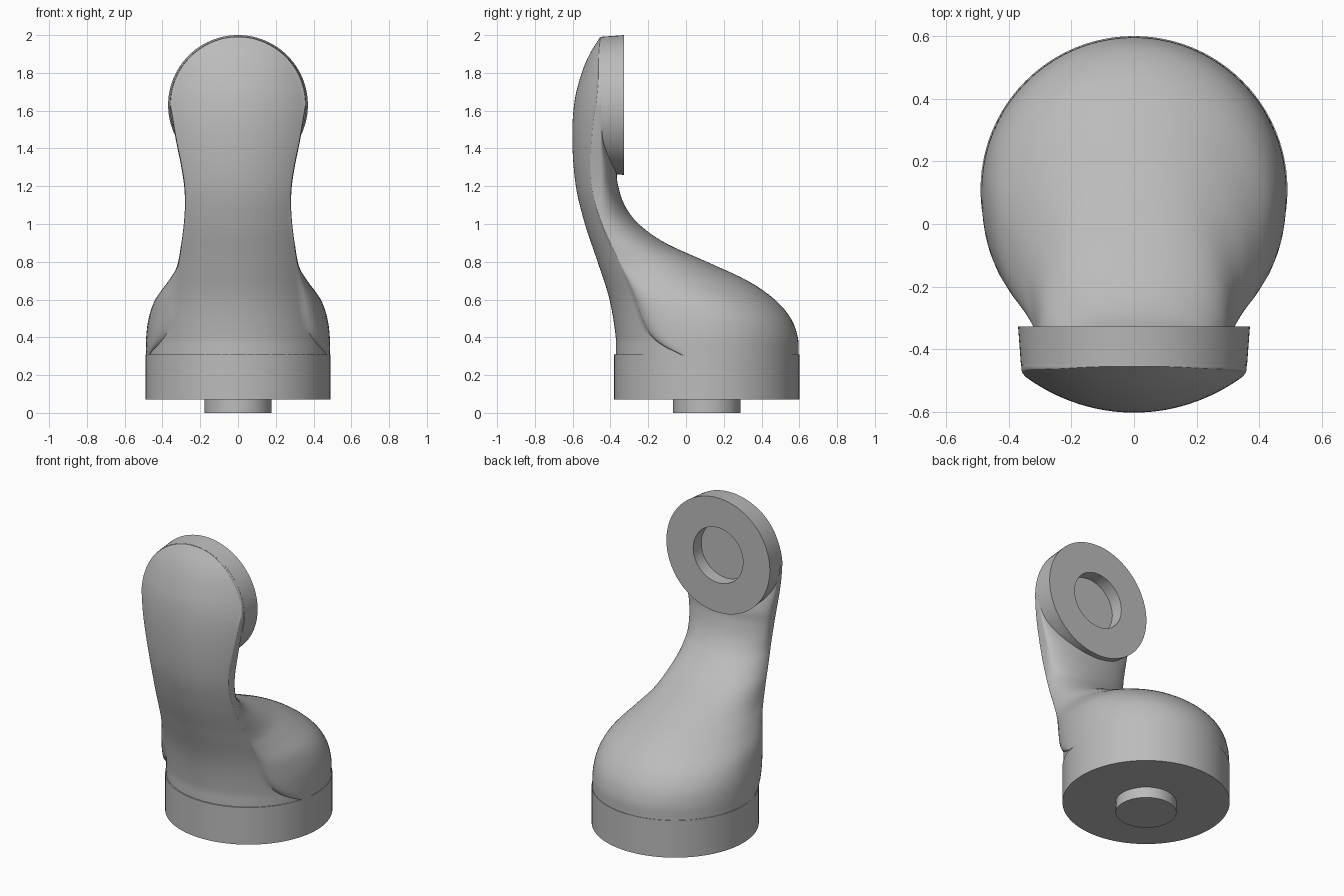
import bpy, bmesh, math
from mathutils import Matrix

cube = bpy.data.objects.get("Cube")
if cube:
    bpy.data.objects.remove(cube, do_unlink=True)

grey = bpy.data.materials.new("plain_grey")
grey.use_nodes = True
grey.diffuse_color = (0.5, 0.5, 0.5, 1)
grey.node_tree.nodes["Principled BSDF"].inputs["Base Color"].default_value = (0.5, 0.5, 0.5, 1)


def finish(name, bm, angle):
    bmesh.ops.recalc_face_normals(bm, faces=bm.faces)
    mesh = bpy.data.meshes.new(name)
    bm.to_mesh(mesh)
    bm.free()
    obj = bpy.data.objects.new(name, mesh)
    bpy.context.collection.objects.link(obj)
    mesh.materials.append(grey)
    bpy.ops.object.select_all(action="DESELECT")
    obj.select_set(True)
    bpy.context.view_layer.objects.active = obj
    bpy.ops.object.shade_smooth_by_angle(angle=math.radians(angle))
    return obj


def skin(name, rings, angle):
    """Bridge closed rings of points and cap both ends."""
    bm = bmesh.new()
    loops = [[bm.verts.new(p) for p in ring] for ring in rings]
    n = len(loops[0])
    for a, b in zip(loops, loops[1:]):
        for i in range(n):
            j = (i + 1) % n
            bm.faces.new((a[i], a[j], b[j], b[i]))
    bm.faces.new(loops[0])
    bm.faces.new(loops[-1])
    return finish(name, bm, angle)


def turned(name, profile, matrix, sides=96):
    """Turn a (radius, height) profile about the local z axis."""
    turn = [2 * math.pi * i / sides for i in range(sides)]
    return skin(name, [[matrix @ Matrix.Translation((r * math.cos(t), r * math.sin(t), h)).translation
                        for t in turn] for r, h in profile], 30)


def curve(points, z):
    """Smooth interpolation through (z, value) points."""
    if z <= points[0][0]:
        return points[0][1]
    if z >= points[-1][0]:
        return points[-1][1]

    def slope(i):
        a, b = points[max(i - 1, 0)], points[min(i + 1, len(points) - 1)]
        return (b[1] - a[1]) / (b[0] - a[0])

    k = next(i for i in range(len(points) - 1) if z <= points[i + 1][0])
    (z0, v0), (z1, v1) = points[k], points[k + 1]
    h = z1 - z0
    t = (z - z0) / h
    return ((2 * t**3 - 3 * t**2 + 1) * v0 + (t**3 - 2 * t**2 + t) * h * slope(k)
            + (3 * t**2 - 2 * t**3) * v1 + (t**3 - t**2) * h * slope(k + 1))


# Arm outlines by height: front edge, back edge, full width, front-face width
FRONT = [(.31, -.372), (.4, -.372), (.6, -.405), (.8, -.468), (1, -.535), (1.2, -.583),
         (1.45, -.602), (1.65, -.59), (1.8, -.552), (1.9, -.51), (2, -.448)]
BACK = [(.31, .597), (.4, .592), (.5, .555), (.6, .47), (.7, .325), (.8, .11), (.9, -.11),
        (1, -.25), (1.1, -.325), (1.22, -.363), (1.3, -.37), (1.45, -.42)]
WIDTH = [(.31, .487), (.4, .486), (.5, .473), (.6, .438), (.7, .367), (.77, .325), (.9, .3),
         (1, .287), (1.1, .281), (1.2, .285), (1.3, .3), (1.45, .33), (1.63, .36)]
FACE = [(.31, .47), (.4, .39), (.5, .35), (.6, .335), (.77, .316), (.9, .295), (1, .282)]
MIDDLE = [(.31, .11), (.5, .09), (.6, .03), (.7, -.1), (.8, -.28), (.9, -.38), (1, -.45)]
ROUND = [(.31, .49), (1, .49), (1.6, .6)]
HEAD_Z, HEAD_R = 1.63, .37


def section(z):
    front, back, wide = curve(FRONT, z), curve(BACK, z), curve(WIDTH, z)
    if z > HEAD_Z:
        wide = math.sqrt(max(.36**2 - (z - HEAD_Z)**2, 1e-6))
    face = min(curve(FACE, z), wide) if z < 1 else wide * .985
    radius = curve(ROUND, z)
    limit = math.asin(face / radius)
    corner = front + radius * (1 - math.cos(limit))
    middle = max(curve(MIDDLE, z), corner + .01)
    back = max(back, middle + .005)
    half = []
    for i in range(14):
        a = limit * i / 14
        half.append((radius * math.sin(a), front + radius * (1 - math.cos(a))))
    for i in range(10):
        a = math.pi / 2 * i / 10
        half.append((face + (wide - face) * math.sin(a), middle - (middle - corner) * math.cos(a)))
    for i in range(21):
        a = math.pi / 2 * i / 20
        half.append((wide * math.cos(a), middle + (back - middle) * math.sin(a)))
    half[-1] = (0, back)
    return [(x, y, z) for x, y in half] + [(-x, y, z) for x, y in half[-2:0:-1]]


# Flowing arm from the base shoulder up to the top of the head
levels = [.305 + (HEAD_Z - .305) * i / 70 for i in range(70)]
levels += [HEAD_Z + .359 * math.sin(math.pi / 2 * i / 24) for i in range(25)]
skin("curved_arm", [section(z) for z in levels], 40)

# Round base and the peg below it
base = Matrix.Translation((0, .11, 0))
turned("base_drum", [(.49, .07), (.49, .31)], base)
turned("base_peg", [(.178, 0), (.178, .1)], base)

# Round head with a socket in its back face
head = Matrix.Translation((0, 0, HEAD_Z)) @ Matrix.Rotation(math.pi / 2, 4, "X")
turned("head_socket", [(.178, .41), (.178, .328), (HEAD_R, .328), (.361, .45)], head)
